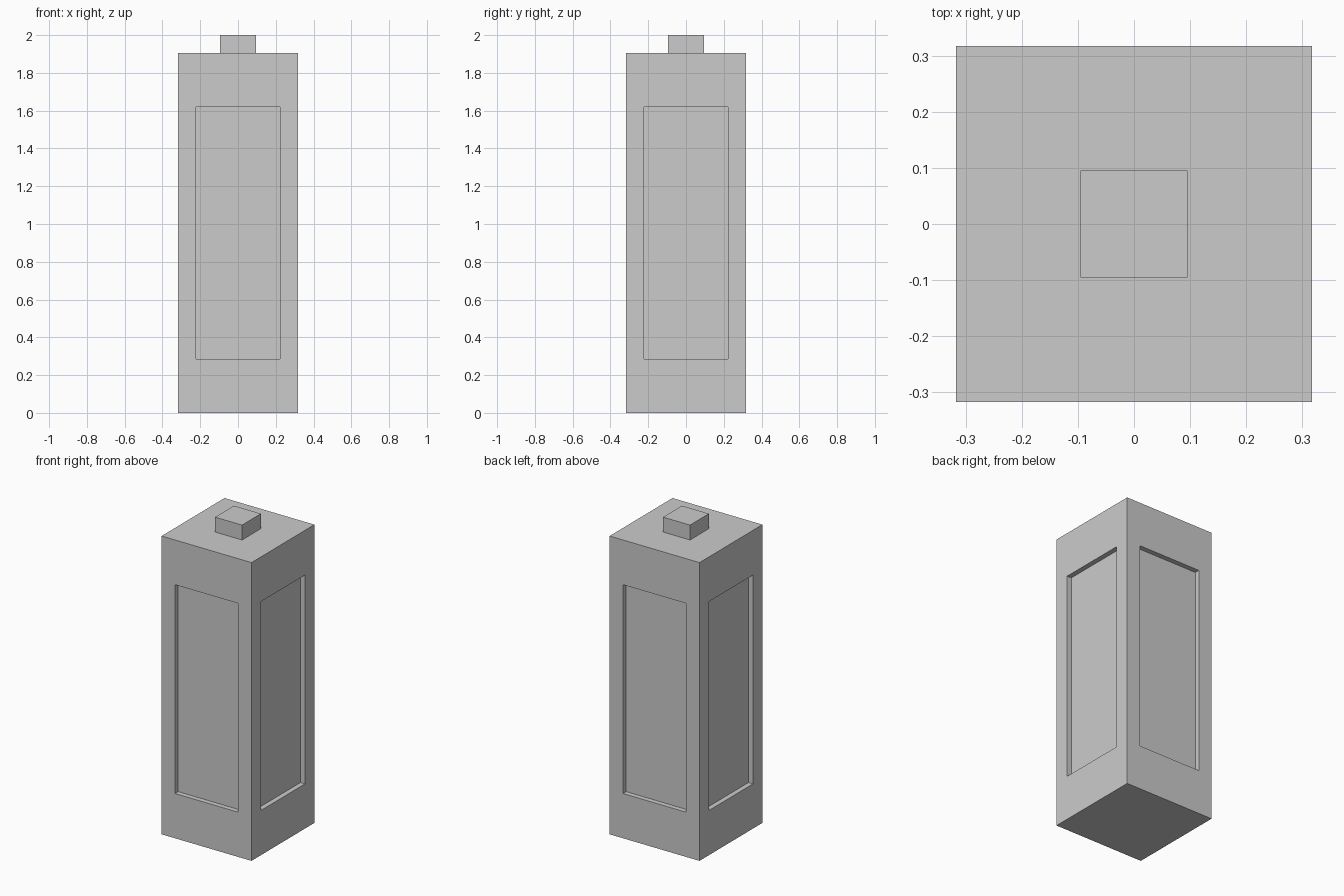
import bpy
from math import cos, sin, pi

if "Cube" in bpy.data.objects:
    bpy.data.objects.remove(bpy.data.objects["Cube"])

U = 2 / 63            # model module: 63 units tall
W, H = 20 * U, 60 * U  # body width and height


def box(name, size, loc, rot=0):
    bpy.ops.mesh.primitive_cube_add(size=1, location=loc)
    ob = bpy.context.object
    ob.name = name
    ob.scale = size
    ob.rotation_euler.z = rot
    bpy.ops.object.transform_apply(location=True, rotation=True, scale=True)
    return ob


# Square pillar body
body = box("pillar_body", (W, W, H), (0, 0, H / 2))

# Shallow recessed panel on each of the four sides
for i in range(4):
    a = i * pi / 2
    r = W / 2
    cutter = box("panel_cutter", (2 * U, 14 * U, 42 * U),
                 (r * cos(a), r * sin(a), 30 * U), a)
    mod = body.modifiers.new("panel_recess", 'BOOLEAN')
    mod.operation = 'DIFFERENCE'
    mod.solver = 'EXACT'
    mod.object = cutter
    bpy.context.view_layer.objects.active = body
    bpy.ops.object.modifier_apply(modifier=mod.name)
    bpy.data.objects.remove(cutter)

# Small square cap on top
box("top_cap", (6 * U, 6 * U, 3 * U), (0, 0, H + 1.5 * U))
